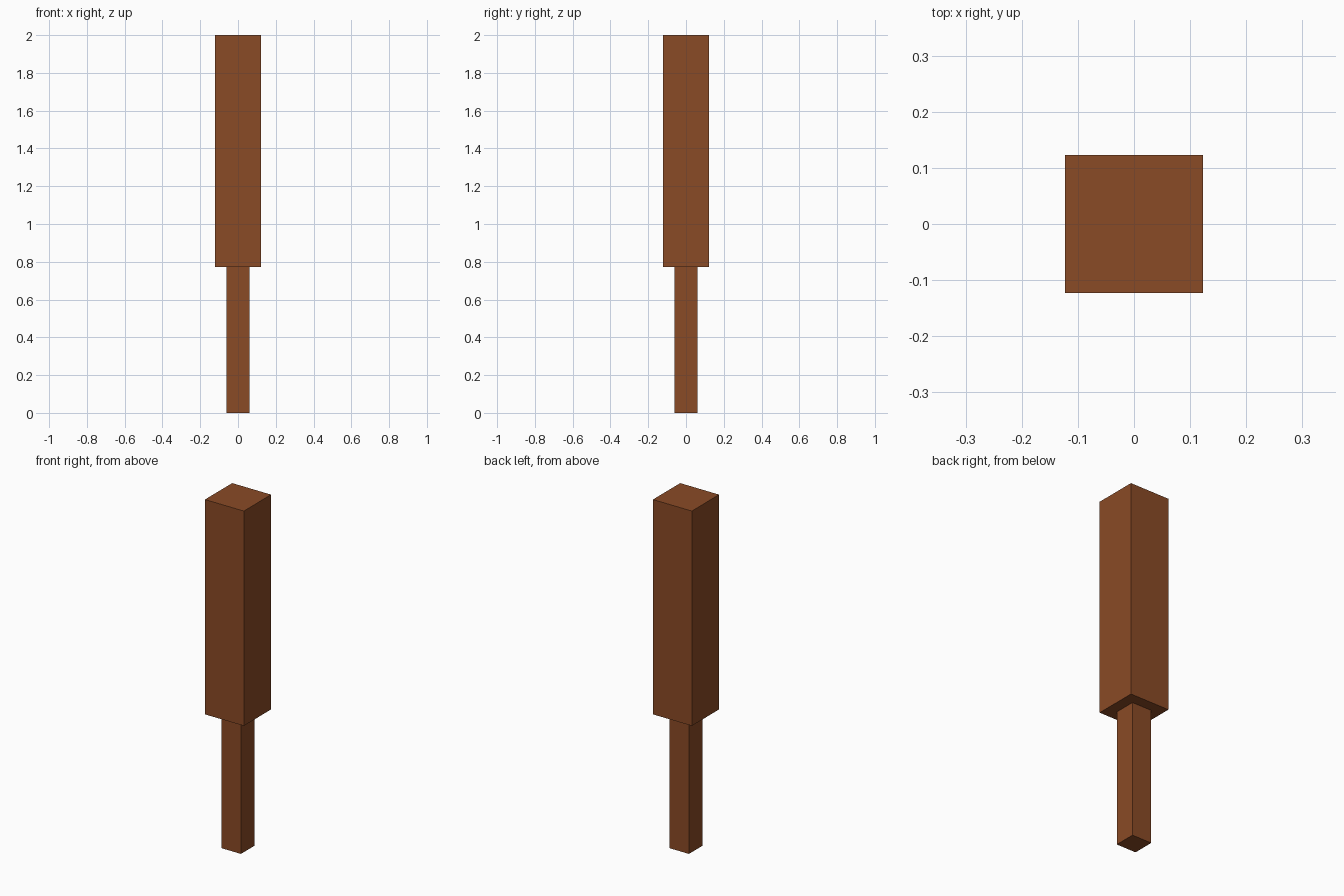
import bpy
import bmesh
from mathutils import Matrix

if "Cube" in bpy.data.objects:
    bpy.data.objects.remove(bpy.data.objects["Cube"])

wood = bpy.data.materials.new("brown_wood")
wood.diffuse_color = (0.254, 0.069, 0.019, 1.0)
wood.use_nodes = True
wood.node_tree.nodes["Principled BSDF"].inputs["Base Color"].default_value = wood.diffuse_color


def square_post(name, width, z_low, z_high):
    """Square box centred on the z axis between two heights."""
    bm = bmesh.new()
    size = Matrix.Diagonal((width, width, z_high - z_low, 1.0))
    bmesh.ops.create_cube(bm, size=1.0, matrix=size)
    mesh = bpy.data.meshes.new(name)
    bm.to_mesh(mesh)
    bm.free()
    mesh.materials.append(wood)
    obj = bpy.data.objects.new(name, mesh)
    obj.location.z = (z_low + z_high) / 2
    bpy.context.collection.objects.link(obj)
    return obj


SHOULDER = 0.772

# Slim grip below, thick block above
square_post("handle", 0.123, 0.0, SHOULDER)
square_post("club_head", 0.246, SHOULDER, 2.0)
